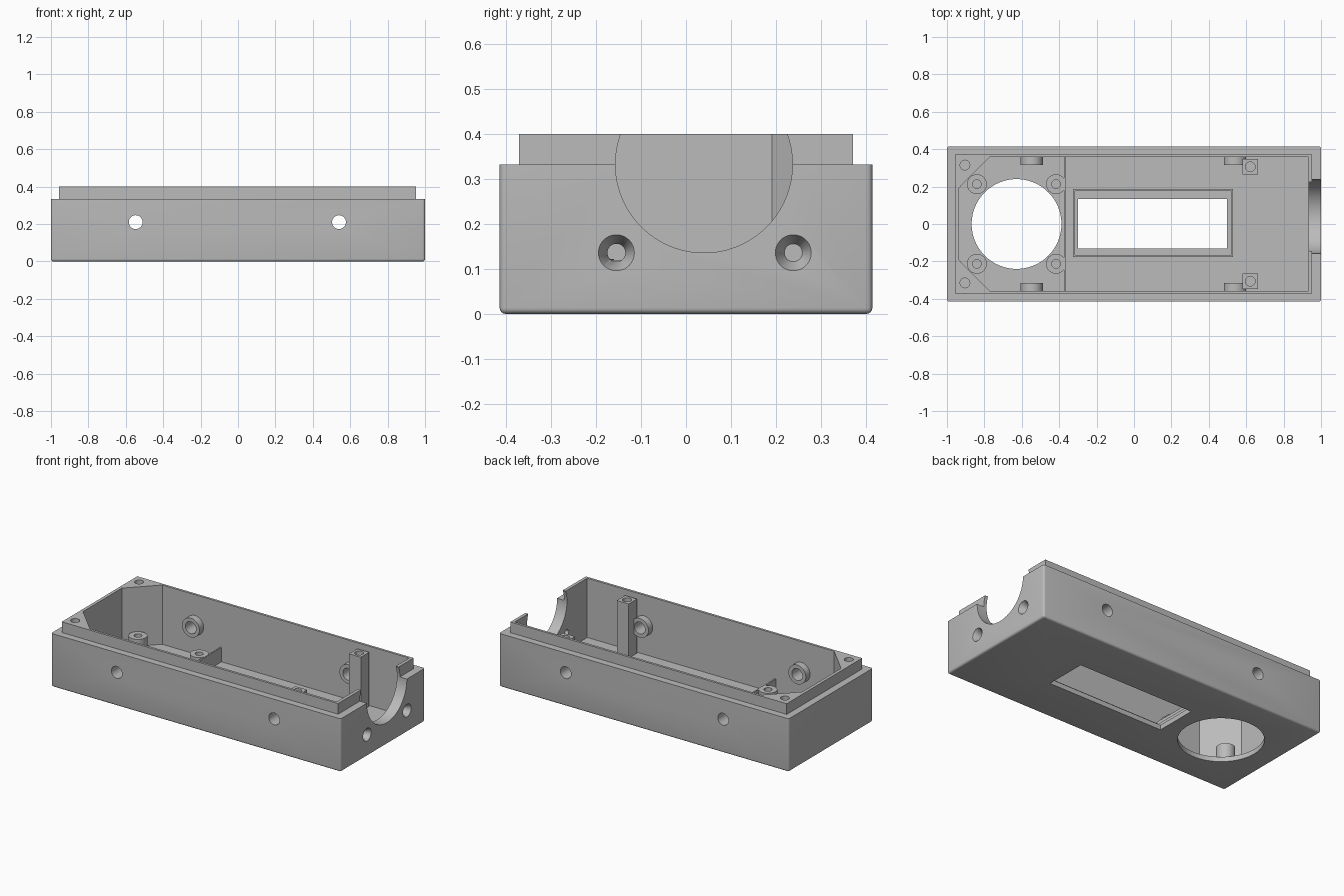
import bpy, bmesh
from math import radians
from mathutils import Matrix, Vector

cube = bpy.data.objects.get("Cube")
if cube:
    bpy.data.objects.remove(cube)

grey = bpy.data.materials.new("plain grey")
grey.use_nodes = True
COLOUR = (0.5, 0.5, 0.5, 1)
grey.diffuse_color = COLOUR
grey.node_tree.nodes["Principled BSDF"].inputs["Base Color"].default_value = COLOUR

FLOOR = 0.03
RIM = 0.4
WALL_Y = 0.357
HOLE_Z = 0.21


def finish(name, bm):
    bmesh.ops.recalc_face_normals(bm, faces=bm.faces)
    mesh = bpy.data.meshes.new(name)
    bm.to_mesh(mesh)
    bm.free()
    mesh.materials.append(grey)
    obj = bpy.data.objects.new(name, mesh)
    bpy.context.collection.objects.link(obj)
    return obj


def box(name, low, high, bevel=0):
    low, high = Vector(low), Vector(high)
    bm = bmesh.new()
    bmesh.ops.create_cube(bm, size=1)
    for v in bm.verts:
        v.co = (low + high) / 2 + v.co * (high - low)
    if bevel:
        # round every edge except those around the top
        edges = [e for e in bm.edges if min(v.co.z for v in e.verts) < high.z - 0.001]
        bmesh.ops.bevel(bm, geom=edges, offset=bevel, segments=4, profile=0.5,
                        affect='EDGES')
    return finish(name, bm)


def rod(name, start, end, r1, r2=None, sides=40):
    start, end = Vector(start), Vector(end)
    axis = end - start
    turn = axis.to_track_quat('Z', 'Y').to_matrix().to_4x4()
    bm = bmesh.new()
    bmesh.ops.create_cone(bm, cap_ends=True, segments=sides, radius1=r1,
                          radius2=r1 if r2 is None else r2, depth=axis.length,
                          matrix=Matrix.Translation((start + end) / 2) @ turn)
    return finish(name, bm)


def prism(name, outline, z0, z1):
    bm = bmesh.new()
    face = bm.faces.new([bm.verts.new((x, y, z0)) for x, y in outline])
    up = bmesh.ops.extrude_face_region(bm, geom=[face])["geom"]
    bmesh.ops.translate(bm, vec=(0, 0, z1 - z0),
                        verts=[v for v in up if isinstance(v, bmesh.types.BMVert)])
    return finish(name, bm)


def combine(target, others, operation='DIFFERENCE'):
    bpy.context.view_layer.objects.active = target
    for other in others:
        other.hide_render = True
        mod = target.modifiers.new("combine", 'BOOLEAN')
        mod.operation, mod.solver, mod.object = operation, 'EXACT', other
        bpy.ops.object.modifier_apply(modifier=mod.name)
        bpy.data.objects.remove(other)


def smooth(obj):
    bpy.ops.object.select_all(action='DESELECT')
    obj.select_set(True)
    bpy.context.view_layer.objects.active = obj
    bpy.ops.object.shade_smooth_by_angle(angle=radians(30))


# Outer case with the raised inner lip
case = box("case_shell", (-1, -0.415, 0), (1, 0.415, 0.333), bevel=0.013)
lip = box("lip", (-0.956, -0.372, 0.1), (0.952, 0.372, RIM))
combine(case, [lip], 'UNION')

# Cavity with two solid chamfered corners
half = [(0.932, WALL_Y), (-0.773, WALL_Y), (-0.936, 0.192)]
outline = half + [(x, -y) for x, y in reversed(half)]
combine(case, [prism("cavity", outline, FLOOR, 0.6)])

# Floor openings and the end wall notch
combine(case, [
    rod("round_opening", (-0.628, 0, -0.1), (-0.628, 0, 0.1), 0.24, sides=96),
    box("window_opening", (-0.3, -0.13, -0.1), (0.497, 0.134, 0.1)),
    rod("notch", (0.85, 0.04, 0.333), (1.1, 0.04, 0.333), 0.197, sides=96),
])

# Screw holes: countersunk in the end wall, straight in the sides and corners
for y in (-0.155, 0.239):
    combine(case, [
        rod("end_hole", (0.85, y, 0.136), (1.1, y, 0.136), 0.02),
        rod("countersink", (0.96, y, 0.136), (1.002, y, 0.136), 0.02, 0.041),
    ])
for side in (-1, 1):
    for x in (-0.547, 0.54):
        combine(case, [rod("side_hole", (x, side * 0.3, HOLE_Z),
                           (x, side * 0.5, HOLE_Z), 0.037)])
    combine(case, [rod("corner_hole", (-0.904, side * 0.315, 0.2),
                       (-0.904, side * 0.315, 0.5), 0.026)])
smooth(case)

# Rib across the floor and raised frame around the window
box("floor_rib", (-0.373, -WALL_Y - 0.005, 0.02), (-0.364, WALL_Y + 0.005, 0.12))
frame = box("window_frame", (-0.326, -0.177, 0.02), (0.53, 0.187, 0.06))
combine(frame, [box("frame_cut", (-0.316, -0.167, 0), (0.52, 0.176, 0.1))])

for side, label in ((-1, "right"), (1, "left")):
    # Mounting bosses around the round opening
    for x, place in ((-0.84, "outer"), (-0.417, "inner")):
        y = side * 0.213
        boss = rod(f"{place}_floor_boss_{label}", (x, y, 0.015), (x, y, 0.122), 0.053)
        combine(boss, [rod("boss_hole", (x, y, 0.05), (x, y, 0.2), 0.023)])
        smooth(boss)
    # Hollow collars behind the side wall holes
    for x, place in ((-0.547, "far"), (0.54, "near")):
        collar = rod(f"{place}_side_collar_{label}", (x, side * 0.365, HOLE_Z),
                     (x, side * 0.315, HOLE_Z), 0.06)
        combine(collar, [rod("collar_hole", (x, side * 0.25, HOLE_Z),
                             (x, side * 0.5, HOLE_Z), 0.037)])
        smooth(collar)
    # Tall square screw posts
    y = side * 0.306
    post = box(f"screw_post_{label}", (0.581, y - 0.041, 0.02), (0.663, y + 0.041, 0.368))
    combine(post, [rod("post_hole", (0.622, y, 0.2), (0.622, y, 0.5), 0.026)])
    smooth(post)
